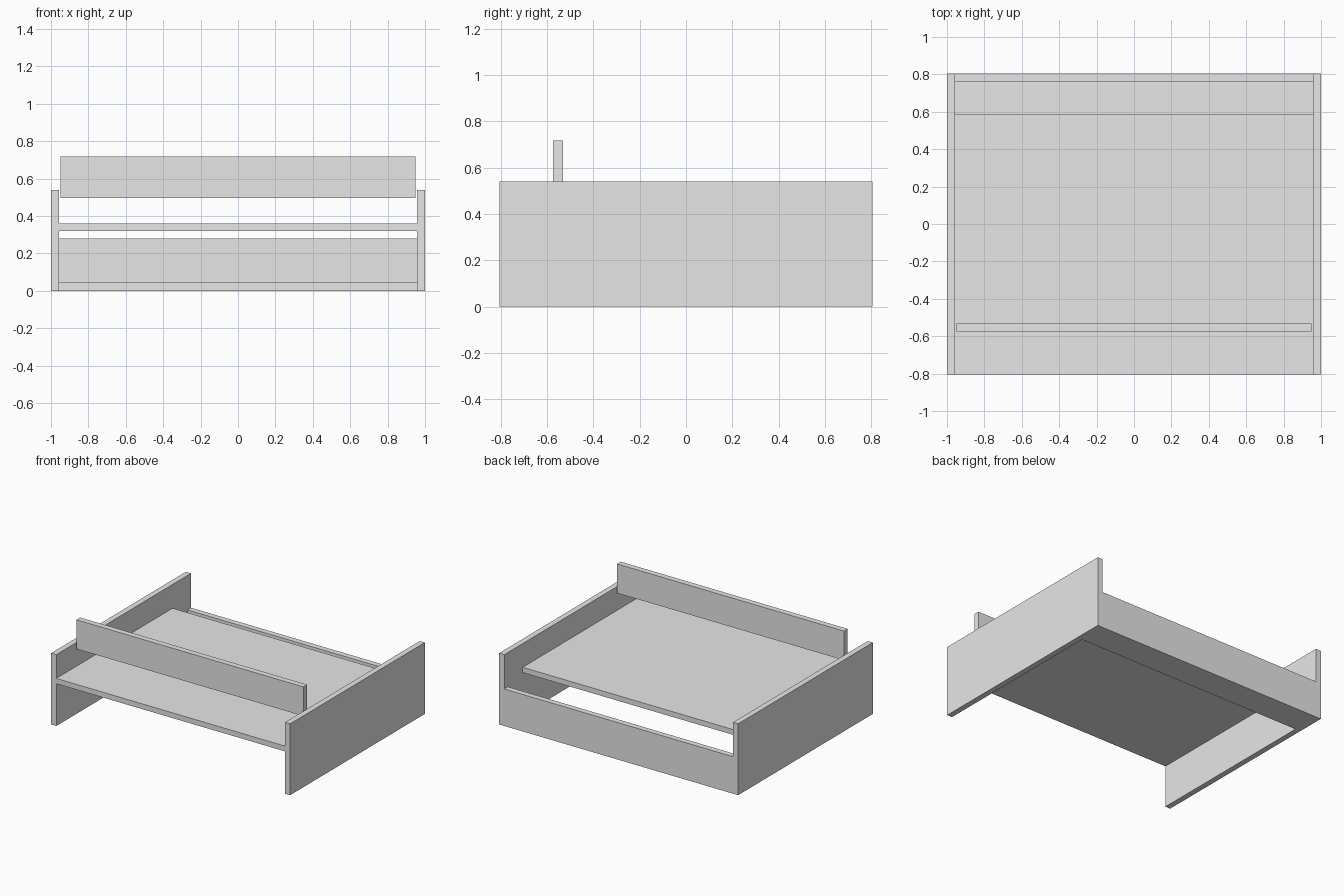
import bpy

default = bpy.data.objects.get("Cube")
if default:
    bpy.data.objects.remove(default, do_unlink=True)

# One plain grey finish
GREY = (0.8, 0.8, 0.8, 1.0)
mat = bpy.data.materials.new("plain_grey")
mat.use_nodes = True
mat.diffuse_color = GREY
for node in mat.node_tree.nodes:
    if node.type == 'BSDF_PRINCIPLED':
        node.inputs["Base Color"].default_value = GREY


def board(name, x, y, z):
    """Flat board spanning the (min, max) ranges x, y and z."""
    spans = (x, y, z)
    bpy.ops.mesh.primitive_cube_add(size=1)
    obj = bpy.context.object
    obj.name = obj.data.name = name
    obj.location = [(a + b) / 2 for a, b in spans]
    obj.scale = [b - a for a, b in spans]
    bpy.ops.object.transform_apply(location=True, rotation=False, scale=True)
    obj.data.materials.append(mat)
    return obj


HALF_W, HALF_D, THICK = 1.0, 0.805, 0.043
INNER = HALF_W - THICK
BACK = HALF_D - THICK
DECK_BACK = 0.585
inside = (-INNER, INNER)

# Side panels
for name, s in (("left_side", 1), ("right_side", -1)):
    board(name, sorted((s * INNER, s * HALF_W)), (-HALF_D, HALF_D), (0, 0.54))

# Back panel and the narrow floor strip in front of it
board("back_panel", inside, (BACK, HALF_D), (0, 0.28))
board("floor_strip", inside, (DECK_BACK, BACK), (0, THICK))

# Main shelf, open behind
board("shelf", inside, (-HALF_D, DECK_BACK), (0.32, 0.36))

# Upright front rail held between the sides
board("front_rail", (-0.95, 0.95), (-0.575, -0.531), (0.497, 0.718))
